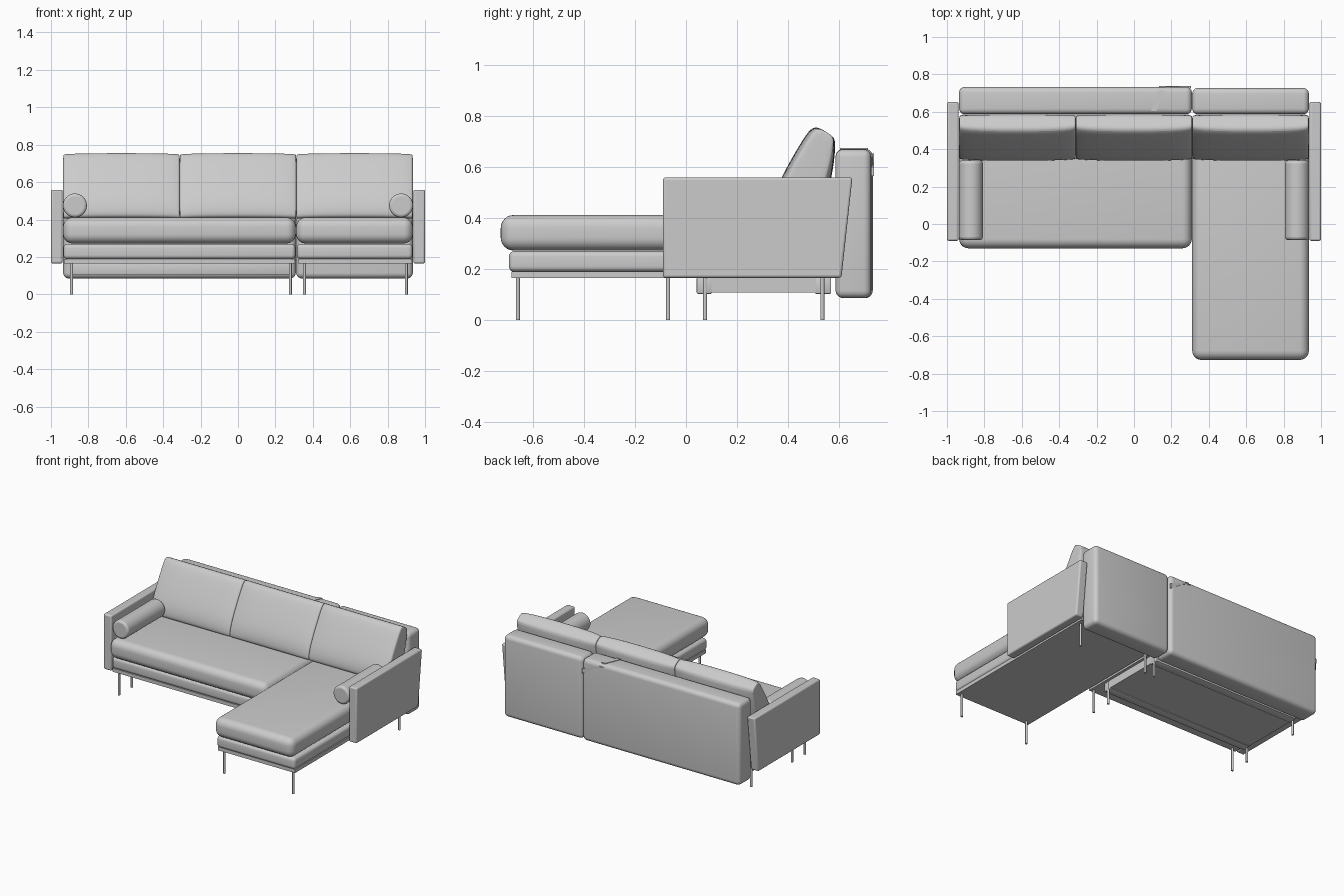
import bpy, bmesh, math
from mathutils import Vector

if "Cube" in bpy.data.objects:
    bpy.data.objects.remove(bpy.data.objects["Cube"])


def finish(name, bm, smooth=True):
    bmesh.ops.recalc_face_normals(bm, faces=bm.faces)
    me = bpy.data.meshes.new(name)
    bm.to_mesh(me)
    bm.free()
    ob = bpy.data.objects.new(name, me)
    bpy.context.collection.objects.link(ob)
    if smooth:
        bpy.ops.object.select_all(action='DESELECT')
        ob.select_set(True)
        bpy.context.view_layer.objects.active = ob
        bpy.ops.object.shade_smooth_by_angle(angle=math.radians(40))
    return ob


def bevel(bm, r, seg):
    bmesh.ops.bevel(bm, geom=bm.edges[:], offset=r, segments=seg,
                    profile=0.5, affect='EDGES', clamp_overlap=True)


def box(name, x, y, z, r=0.0, seg=5):
    """Box from min/max ranges with rounded edges."""
    bm = bmesh.new()
    bmesh.ops.create_cube(bm, size=1)
    for v in bm.verts:
        v.co = Vector([(a + b) / 2 + c * (b - a) for c, (a, b) in zip(v.co, (x, y, z))])
    if r:
        bevel(bm, r, seg)
    return finish(name, bm, r > 0)


def loft(name, rings, smooth=True):
    """Closed skin through rings of points."""
    bm = bmesh.new()
    vs = [[bm.verts.new(p) for p in ring] for ring in rings]
    n = len(vs[0])
    for a, b in zip(vs, vs[1:]):
        for i in range(n):
            j = (i + 1) % n
            bm.faces.new((a[i], a[j], b[j], b[i]))
    bm.faces.new(vs[0])
    bm.faces.new(vs[-1][::-1])
    return finish(name, bm, smooth)


def cylinder(name, r, depth, loc, rot=(0, 0, 0), seg=12, edge=0.0):
    bpy.ops.mesh.primitive_cylinder_add(vertices=seg, radius=r, depth=depth,
                                        location=loc, rotation=rot)
    ob = bpy.context.object
    ob.name = name
    if edge:
        m = ob.modifiers.new("round", 'BEVEL')
        m.width, m.segments, m.limit_method = edge, 3, 'ANGLE'
    bpy.ops.object.shade_smooth_by_angle(angle=math.radians(40))
    return ob


SOFA, CHAISE = (-0.935, 0.309), (0.311, 0.935)

# seat cushions, upholstered bases and frames
box("sofa_seat_cushion", SOFA, (-0.13, 0.585), (0.272, 0.411), 0.05, 6)
box("chaise_seat_cushion", CHAISE, (-0.727, 0.585), (0.272, 0.411), 0.05, 6)
box("sofa_base", (-0.933, 0.307), (-0.095, 0.585), (0.188, 0.27), 0.022)
box("chaise_base", (0.315, 0.933), (-0.695, 0.585), (0.188, 0.27), 0.022)
box("sofa_frame", (-0.93, 0.305), (-0.09, 0.58), (0.165, 0.19))
box("chaise_frame", (0.32, 0.93), (-0.685, 0.58), (0.165, 0.19))

# back bolsters
box("sofa_back", SOFA, (0.587, 0.733), (0.085, 0.671), 0.03)
box("chaise_back", CHAISE, (0.587, 0.727), (0.085, 0.669), 0.03)

# folded strap on the sofa back
back = [(0.305, 0.60), (0.305, 0.565), (0.17, 0.652), (0.135, 0.652)]
loft("back_strap", [[(x, y, z) for x, z in back] for y in (0.728, 0.737)], False)
top = [(0.09, 0.605), (0.12, 0.605), (0.165, 0.715), (0.135, 0.715)]
loft("top_strap", [[(x, y, z) for x, y in top] for z in (0.665, 0.675)], False)

# leaning back cushions, bulging towards the middle
profile = [(0.335, 0.43), (0.345, 0.405), (0.44, 0.403), (0.53, 0.41), (0.56, 0.5),
           (0.583, 0.62), (0.588, 0.705), (0.575, 0.722), (0.52, 0.757), (0.495, 0.755),
           (0.468, 0.725), (0.40, 0.61), (0.345, 0.50)]
normal, centre = Vector((0.87, -0.5)), Vector((0.48, 0.58))
for i, cx in enumerate((-0.623, -0.0, 0.623)):
    rings = []
    for t, s in ((-1, 0.72), (-0.985, 0.8), (-0.85, 0.9), (-0.5, 0.98), (0, 1.0),
                 (0.5, 0.98), (0.85, 0.9), (0.985, 0.8), (1, 0.72)):
        ring = []
        for p in profile:
            p = Vector(p)
            p += normal * ((p - centre).dot(normal) * (s - 1))
            ring.append((cx + t * 0.313, p.x, p.y))
        rings.append(ring)
    ob = loft("back_cushion_%d" % (i + 1), rings)
    m = ob.modifiers.new("soft", 'SUBSURF')
    m.levels = m.render_levels = 2

# arms with slanted rear edge, and round arm bolsters
side = [(-0.09, 0.165), (0.61, 0.165), (0.653, 0.559), (-0.09, 0.559)]
for s, label in ((-1, "left"), (1, "right")):
    arm = loft(label + "_arm", [[(s * x, y, z) for y, z in side] for x in (0.938, 1.0)])
    m = arm.modifiers.new("round", 'BEVEL')
    m.width, m.segments = 0.01, 3
    cylinder(label + "_arm_bolster", 0.064, 0.425, (s * 0.872, 0.127, 0.475),
             (math.pi / 2, 0, 0), 40, 0.015)

# storage box and its end rails under the sofa
box("under_box", (-0.89, 0.285), (0.10, 0.51), (0.108, 0.166))
box("under_front_rail", (-0.89, 0.285), (0.042, 0.102), (0.102, 0.166), 0.005, 2)
box("under_rear_rail", (-0.89, 0.285), (0.505, 0.57), (0.102, 0.166), 0.005, 2)

# thin legs
legs = [(x, y) for x in (-0.89, 0.28) for y in (-0.07, 0.075, 0.535)]
legs += [(x, y) for x in (0.355, 0.90) for y in (-0.66, 0.535)]
for i, (x, y) in enumerate(legs):
    cylinder("leg_%d" % (i + 1), 0.008, 0.17, (x, y, 0.085))
